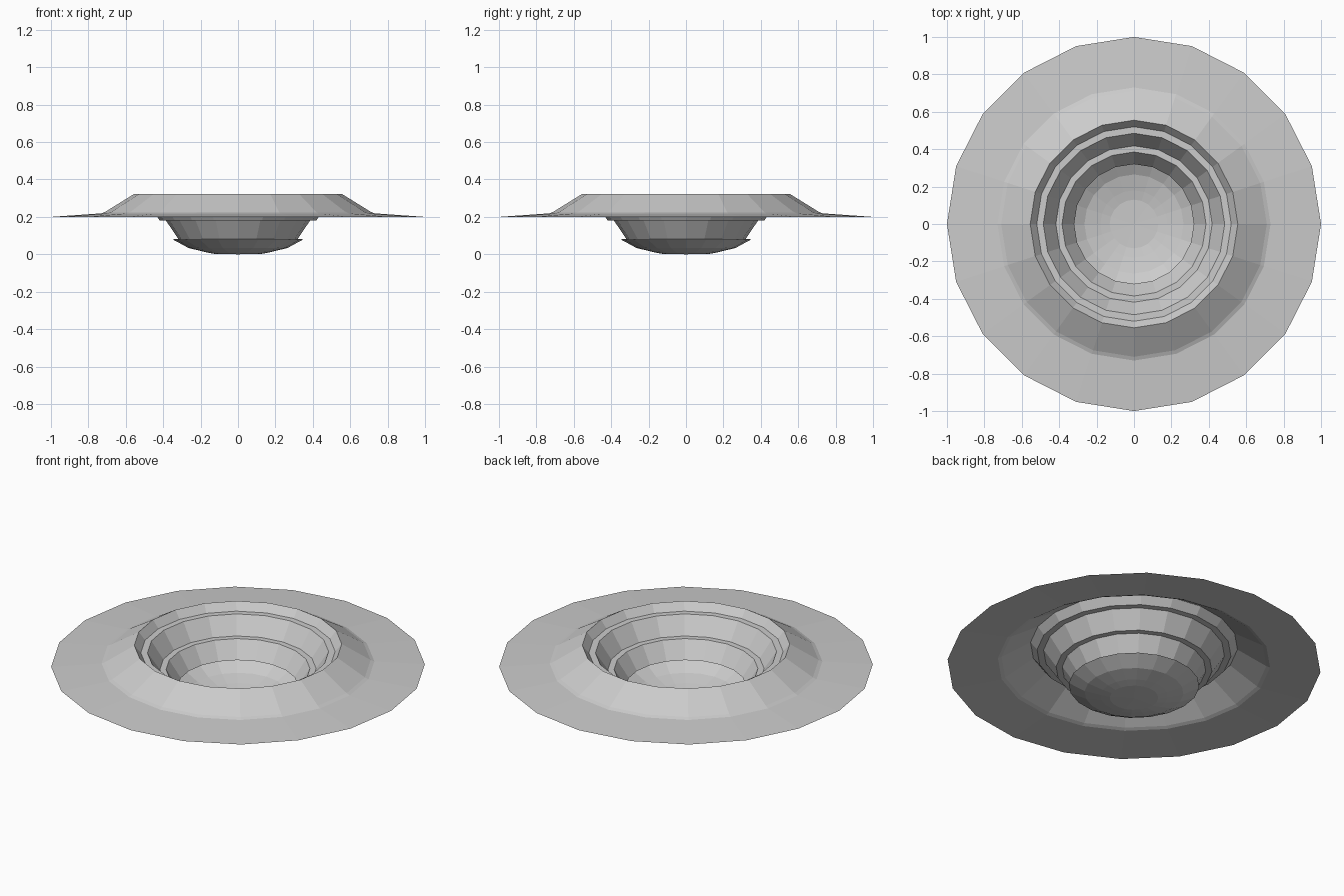
import bpy, bmesh
from math import cos, sin, pi

if "Cube" in bpy.data.objects:
    bpy.data.objects.remove(bpy.data.objects["Cube"])

SIDES = 20


def lathe(name, profile):
    """Revolve (radius, z) points about z; radius 0 closes to a point."""
    bm = bmesh.new()
    rings = []
    for r, z in profile:
        if r == 0:
            rings.append([bm.verts.new((0, 0, z))] * SIDES)
        else:
            rings.append([bm.verts.new((r * cos(2 * pi * i / SIDES),
                                        r * sin(2 * pi * i / SIDES), z))
                          for i in range(SIDES)])
    for a, b in zip(rings, rings[1:]):
        for i in range(SIDES):
            j = (i + 1) % SIDES
            quad = dict.fromkeys((a[i], a[j], b[j], b[i]))
            bm.faces.new(list(quad))
    mesh = bpy.data.meshes.new(name)
    bm.to_mesh(mesh)
    bm.free()
    obj = bpy.data.objects.new(name, mesh)
    bpy.context.collection.objects.link(obj)
    return obj


# wide sloping brim rising to the lip
lathe("brim", [(0.555, 0.323), (0.71, 0.227), (0.73, 0.219), (1.0, 0.2)])

# stepped inner walls with two ledges
lathe("stepped_wall", [(0.32, 0.083), (0.385, 0.18), (0.418, 0.18),
                       (0.485, 0.279), (0.52, 0.279), (0.555, 0.323)])

# shallow bowl floor, tucked out under the lowest wall
lathe("bowl_floor", [(0, 0), (0.13, 0.003), (0.18, 0.013), (0.265, 0.034),
                     (0.35, 0.08), (0.32, 0.083)])
